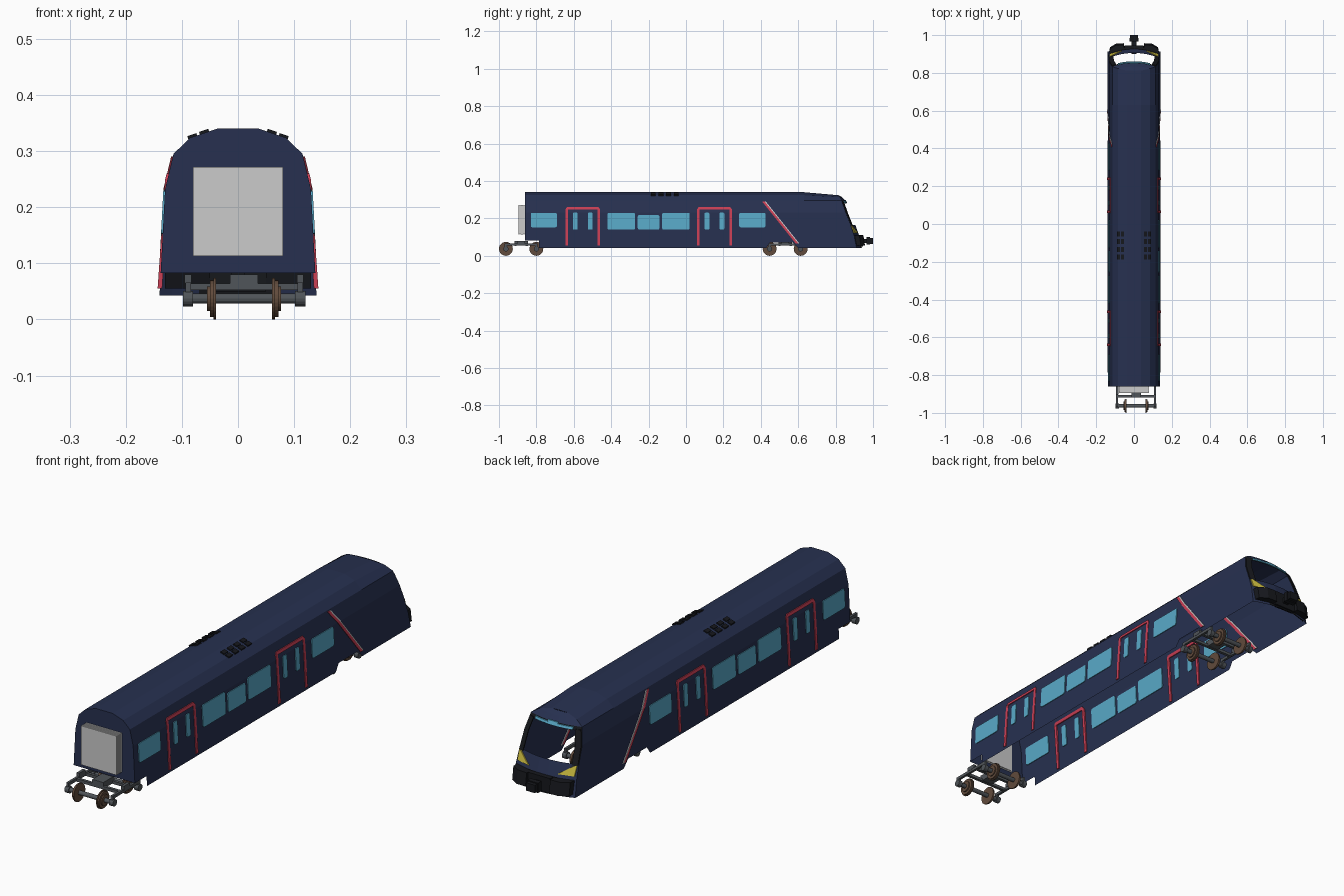
import bpy, bmesh, math
from mathutils import Matrix, Vector

if "Cube" in bpy.data.objects:
    bpy.data.objects.remove(bpy.data.objects["Cube"])


def material(name, rgb):
    m = bpy.data.materials.new(name)
    m.diffuse_color = (*rgb, 1)
    m.use_nodes = True
    m.node_tree.nodes["Principled BSDF"].inputs["Base Color"].default_value = m.diffuse_color
    return m


NAVY = material("navy_paint", (.02, .03, .08))
BLACK = material("black_trim", (.008, .009, .012))
GLASS = material("blue_glass", (.1, .4, .58))
RED = material("red_paint", (.6, .05, .09))
YELLOW = material("yellow_lamp", (.6, .5, .05))
BROWN = material("wheel_steel", (.12, .07, .045))
STEEL = material("frame_steel", (.08, .09, .1))


def finish(name, bm, *mats):
    bmesh.ops.remove_doubles(bm, verts=bm.verts, dist=1e-5)
    bmesh.ops.recalc_face_normals(bm, faces=bm.faces)
    me = bpy.data.meshes.new(name)
    bm.to_mesh(me)
    bm.free()
    ob = bpy.data.objects.new(name, me)
    bpy.context.collection.objects.link(ob)
    for m in mats:
        if m:
            me.materials.append(m)
    return ob


def add_box(bm, x0, x1, y0, y1, z0, z1, rot=None):
    c = Vector(((x0 + x1) / 2, (y0 + y1) / 2, (z0 + z1) / 2))
    mat = Matrix.Translation(c) @ (rot or Matrix()) @ Matrix.Diagonal((x1 - x0, y1 - y0, z1 - z0, 1))
    bmesh.ops.create_cube(bm, size=1, matrix=mat)


def add_cyl(bm, x0, x1, y, z, r0, r1=None, seg=20):
    mat = Matrix.Translation(((x0 + x1) / 2, y, z)) @ Matrix.Rotation(math.pi / 2, 4, 'Y')
    bmesh.ops.create_cone(bm, cap_ends=True, segments=seg, radius1=r0, radius2=r0 if r1 is None else r1,
                          depth=abs(x1 - x0), matrix=mat)


def add_prism(bm, front, back):
    a = [bm.verts.new(p) for p in front]
    b = [bm.verts.new(p) for p in back]
    bm.faces.new(a)
    bm.faces.new(b[::-1])
    n = len(a)
    for i in range(n):
        bm.faces.new((a[i], b[i], b[(i + 1) % n], a[(i + 1) % n]))


def lerp_table(v, table):
    for (a, p), (b, q) in zip(table, table[1:]):
        if v <= b or (b, q) == table[-1]:
            return p + (q - p) * (v - a) / (b - a)


# Cross-section and nose shape
WALL = [(.041, .140), (.232, .130), (.295, .115), (.324, .085), (.34, .037)]
NOSE = [(.041, .941), (.11, .926), (.165, .906), (.295, .852), (.314, .834), (.325, .812)]
LEVELS = [.11, .165, .232, .28, .295, .324, .34]


def wall_x(z):
    return lerp_table(z, WALL)


def nose_y(x, z):
    return lerp_table(z, NOSE) - .025 * (x / .13) ** 2


def nose_z(z):
    return z if z < .295 else .295 + (z - .295) * .65


# Body shell, open underneath, with raised skirts over the bogies
bm = bmesh.new()
stations = [(-.86, .083), (-.785, .083), (-.785, .043), (.43, .043), (.45, .072), (.57, .072),
            (.60, .043), (.63, .043), (None, .043)]
rings = []
for y, zb in stations:
    half = [(wall_x(z), z) for z in [zb] + LEVELS]
    ring = half + [(-x, z) for x, z in half[::-1]]
    if y is None:
        pts = [(x, nose_y(x, nose_z(z)), nose_z(z)) for x, z in ring]
    else:
        pts = [(x, y, z) for x, z in ring]
    rings.append([bm.verts.new(p) for p in pts])
for a, b in zip(rings, rings[1:]):
    for i in range(len(a) - 1):
        if len({tuple(v.co) for v in (a[i], a[i + 1], b[i + 1], b[i])}) > 2:
            bm.faces.new((a[i], a[i + 1], b[i + 1], b[i]))
bm.faces.new(rings[0])
finish("body_shell", bm, NAVY)

# Cab front with open windscreen and black surround
bm = bmesh.new()
cols = [-1, -.84, -.5, -.17, .17, .5, .84, 1]
rows = []
for z in [.043] + LEVELS:
    zz = nose_z(z)
    rows.append([bm.verts.new((f * wall_x(z), nose_y(f * wall_x(z), zz), zz)) for f in cols])
for r in range(len(rows) - 1):
    for c in range(7):
        if r in (2, 3) and 0 < c < 6:
            continue
        f = bm.faces.new((rows[r][c], rows[r][c + 1], rows[r + 1][c + 1], rows[r + 1][c]))
        f.material_index = int(2 <= r <= 4 or (r == 0 and c in (2, 3, 4)))
finish("cab_front", bm, NAVY, BLACK)


def nose_panel(bm, poly, out=.005):
    add_prism(bm, [(x, nose_y(x, z) + out, z) for x, z in poly],
              [(x, nose_y(x, z) - .003, z) for x, z in poly])


# Destination strip, headlamps and windscreen rim
bm = bmesh.new()
xs = [-.085, -.05, -.022, .022, .05, .085]
for a, b in zip(xs, xs[1:]):
    nose_panel(bm, [(a, .283), (b, .283), (b, .297 if abs(a + b) < .01 else .292),
                    (a, .297 if abs(a + b) < .01 else .292)])
finish("destination_strip", bm, GLASS)
lamps, rim = bmesh.new(), bmesh.new()
for s in (-1, 1):
    nose_panel(lamps, [(s * .065, .123), (s * .128, .123), (s * .13, .162), (s * .118, .158)])
    nose_panel(rim, [(s * .11, .16), (s * .132, .16), (s * .128, .232), (s * .106, .232)], .003)
    nose_panel(rim, [(s * .106, .232), (s * .128, .232), (s * .114, .285), (s * .094, .285)], .003)
finish("headlamps", lamps, YELLOW)
finish("windscreen_rim", rim, BLACK)

# Bumpers and coupler
bm = bmesh.new()
for s in (-1, 1):
    plan = [(s * .05, .925), (s * .053, .957), (s * .095, .955), (s * .128, .935), (s * .13, .90)]
    add_prism(bm, [(x, y, .055) for x, y in plan], [(x, y - .008, .108) for x, y in plan])
finish("bumpers", bm, BLACK)
bm = bmesh.new()
add_box(bm, -.012, .012, .90, .98, .068, .09)
add_box(bm, -.024, .024, .965, .985, .06, .1)
add_box(bm, -.02, .02, .985, 1.0, .064, .096)
add_box(bm, -.05, .05, .925, .945, .05, .11)
finish("coupler", bm, BLACK)


# Side windows, doors and stripes follow the wall on both sides
def side_panel(bm, poly, t=.003):
    for s in (-1, 1):
        add_prism(bm, [(s * (wall_x(z) + t), y, z) for y, z in poly],
                  [(s * (wall_x(z) - t), y, z) for y, z in poly])


def rect(y0, y1, z0, z1, r=0):
    if not r:
        return [(y0, z0), (y1, z0), (y1, z1), (y0, z1)]
    return [(cy + r * math.cos(math.radians(q + k * 45)), cz + r * math.sin(math.radians(q + k * 45)))
            for cy, cz, q in ((y1 - r, z1 - r, 0), (y0 + r, z1 - r, 90), (y0 + r, z0 + r, 180), (y1 - r, z0 + r, 270))
            for k in range(3)]


bm = bmesh.new()
for y0, y1, z0, z1 in [(-.83, -.69, .152, .23), (-.42, -.272, .14, .23), (-.258, -.142, .14, .218),
                       (-.128, .02, .14, .23), (.284, .425, .152, .23)]:
    side_panel(bm, rect(y0, y1, z0, z1, .008))
finish("side_windows", bm, GLASS)

frames, panes = bmesh.new(), bmesh.new()
for c in (-.552, .152):
    for s in (-1, 1):
        side_panel(frames, rect(*sorted((c + s * .08, c + s * .093)), .055, .25), .004)
        side_panel(panes, rect(c + s * .04 - .013, c + s * .04 + .013, .14, .231, .006))
    side_panel(frames, [(c - .093, .248), (c + .093, .248), (c + .085, .26), (c - .085, .26)], .004)
finish("door_frames", frames, RED)
finish("door_windows", panes, GLASS)

for name, off, w, mat in (("red_stripe", 0, .014, RED), ("grey_stripe", .014, .006, None)):
    bm = bmesh.new()
    for z0, z1 in ((.065, .232), (.232, .29)):
        a, b = [.587 - (z - .065) * .8 + off for z in (z0, z1)]
        side_panel(bm, [(a, z0), (a + w, z0), (b + w, z1), (b, z1)])
    finish(name, bm, mat)

# Roof vents
bm = bmesh.new()
for s in (-1, 1):
    for i in range(4):
        y = -.175 + i * .041
        for x in (.06, .081):
            z = wall_x and (.333 if x < .07 else .3255)
            add_box(bm, s * x - .0085, s * x + .0085, y - .013, y + .013, z - .004, z + .004,
                    Matrix.Rotation(s * .32, 4, 'Y'))
finish("roof_vents", bm, BLACK)

# Gangway bellows
bm = bmesh.new()
add_box(bm, -.076, .076, -.893, -.855, .117, .268)
for i in range(6):
    y = -.895 + i * .0065
    add_box(bm, -.08, .08, y, y + .004, .113, .272)
finish("gangway_bellows", bm)

# Bogies: wheels, axles and H-shaped frame
OX = .011
for label, axles in (("gangway_end", (-.963, -.80)), ("cab_end", (.447, .613))):
    wheels, frame = bmesh.new(), bmesh.new()
    for y in axles:
        add_cyl(frame, OX - .109, OX + .109, y, .037, .009, seg=14)
        for s in (-1, 1):
            add_cyl(wheels, OX + s * .05, OX + s * .055, y, .037, .037, seg=28)
            for d, r in ((.061, .033), (.066, .022)):
                add_cyl(wheels, OX + s * .053, OX + s * d, y, .037, r, seg=28)
            x = OX + s * .1
            add_cyl(frame, x - .009, x + .009, y, .037, .014, seg=16)
            add_box(frame, x - .005, x + .005, y - .007, y + .007, .037, .066)
    mid = sum(axles) / 2
    for s in (-1, 1):
        x = OX + s * .1
        add_box(frame, x - .005, x + .005, axles[0], axles[1], .054, .066)
        add_box(frame, x - .006, x + .006, mid - .02, mid + .02, .064, .08)
        add_box(frame, OX - .1, OX + .1, mid + s * .03 - .006, mid + s * .03 + .006, .052, .064)
    add_box(frame, OX - .025, OX + .025, mid - .036, mid + .036, .054, .08)
    finish(label + "_wheels", wheels, BROWN)
    finish(label + "_bogie_frame", frame, STEEL)
